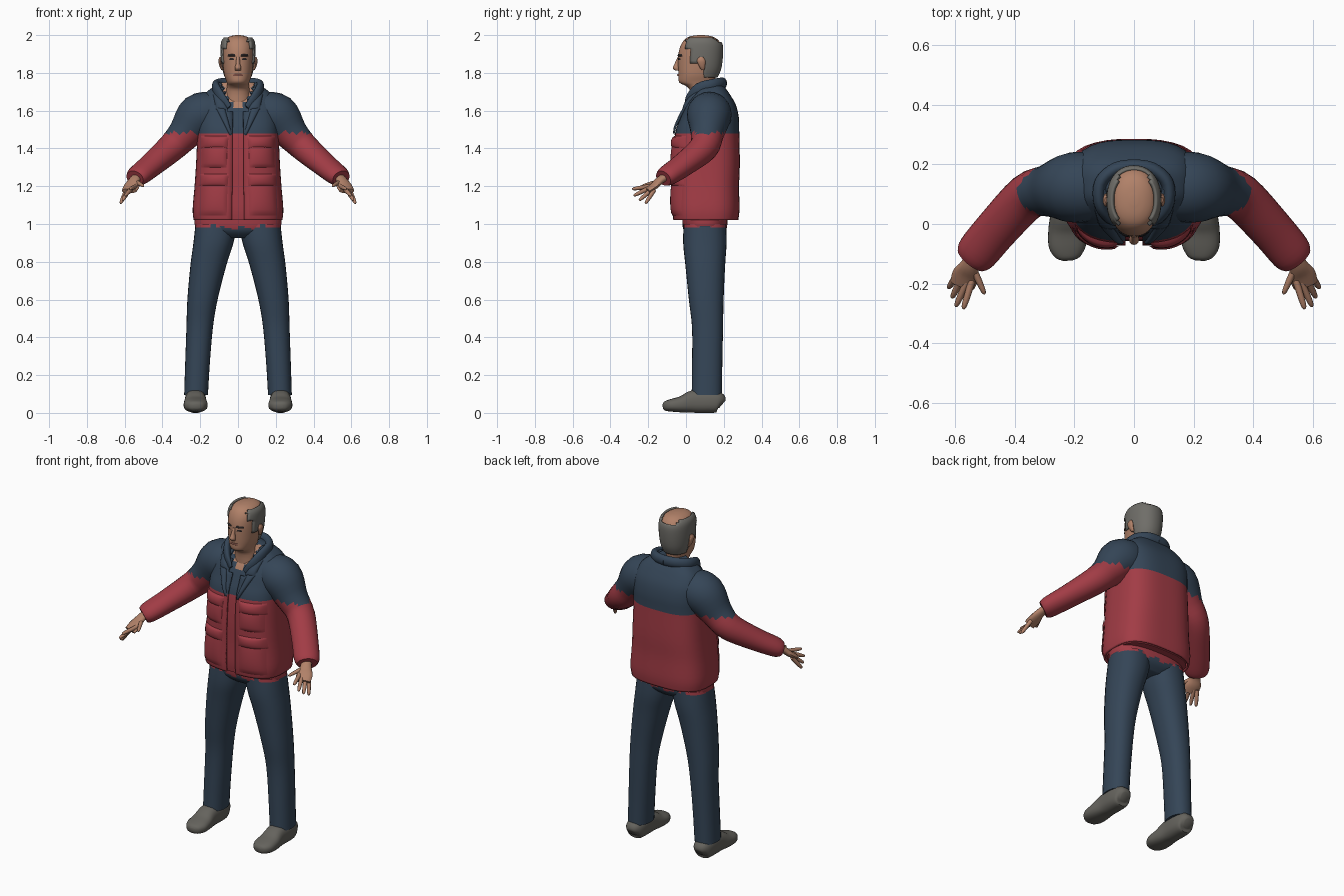
import bpy, bmesh, math
from mathutils import Vector

cube = bpy.data.objects.get("Cube")
if cube:
    bpy.data.objects.remove(cube)


def material(name, rgb):
    m = bpy.data.materials.new(name)
    m.use_nodes = True
    m.diffuse_color = (*rgb, 1)
    bsdf = next(n for n in m.node_tree.nodes if n.type == 'BSDF_PRINCIPLED')
    bsdf.inputs["Base Color"].default_value = (*rgb, 1)
    bsdf.inputs["Roughness"].default_value = 0.8
    return m


NAVY = material("navy cloth", (0.035, 0.06, 0.095))
RED = material("red cloth", (0.36, 0.045, 0.06))
SKIN = material("skin", (0.44, 0.22, 0.14))
HAIR = material("grey hair", (0.16, 0.155, 0.14))
SHOE = material("shoe grey", (0.13, 0.125, 0.11))
DARK = material("dark brow", (0.025, 0.02, 0.02))
LIP = material("lip", (0.26, 0.10, 0.075))


def finish(name, bm, mats, rule=None, mirror=False, thick=0, angle=50):
    """Turn a bmesh into a smooth object, coloured by a rule on face centres."""
    mesh = bpy.data.meshes.new(name)
    bm.to_mesh(mesh)
    bm.free()
    ob = bpy.data.objects.new(name, mesh)
    bpy.context.collection.objects.link(ob)
    for m in mats:
        mesh.materials.append(m)
    if rule:
        for p in mesh.polygons:
            p.material_index = rule(p.center)
    bpy.ops.object.select_all(action='DESELECT')
    ob.select_set(True)
    bpy.context.view_layer.objects.active = ob
    bpy.ops.object.shade_smooth_by_angle(angle=math.radians(angle))
    if thick:
        s = ob.modifiers.new("Thickness", 'SOLIDIFY')
        s.thickness, s.offset = thick, -1
    if mirror:
        ob.modifiers.new("Mirror", 'MIRROR')
    return ob


def dense(rows, k=4):
    """Catmull-Rom smoothing of rows of numbers."""
    out = []
    for i in range(len(rows) - 1):
        a, b, c, d = (rows[max(0, min(len(rows) - 1, i + j))] for j in (-1, 0, 1, 2))
        for t in (j / k for j in range(k)):
            out.append([q + 0.5 * t * (r - p + t * (2*p - 5*q + 4*r - s + t * (3*(q - r) + s - p)))
                        for p, q, r, s in zip(a, b, c, d)])
    return out + [list(rows[-1])]


def loft(name, rows, mats, n=2, segs=24, flat=False, drop=None, k=4, **kw):
    """Skin rings (x, y, z, width, depth): level ones if flat, else across the path."""
    bm = bmesh.new()
    rows = dense(rows, k)
    pts = [Vector(r[:3]) for r in rows]
    rings = []
    for i, r in enumerate(rows):
        u, v = Vector((1, 0, 0)), Vector((0, 1, 0))
        if not flat:
            t = (pts[min(i + 1, len(pts) - 1)] - pts[max(i - 1, 0)]).normalized()
            u = t.cross(Vector((0, 0, 1))).normalized()
            v = u.cross(t)
        ring = []
        for j in range(segs):
            a = math.tau * j / segs
            c, s = math.cos(a), math.sin(a)
            f = (abs(c) ** n + abs(s) ** n) ** (-1 / n)
            ring.append(bm.verts.new(pts[i] + u * (r[3] * c * f) + v * (r[4] * s * f)))
        rings.append(ring)
    for a, b in zip(rings, rings[1:]):
        for j in range(segs):
            bm.faces.new((a[j], a[j - 1], b[j - 1], b[j]))
    bm.faces.new(rings[0])
    bm.faces.new(rings[-1])
    bmesh.ops.recalc_face_normals(bm, faces=bm.faces)
    if drop:
        bmesh.ops.delete(bm, geom=[f for f in bm.faces if drop(f.calc_center_median())], context='FACES')
    return finish(name, bm, mats, **kw)


def front(rows, n, x, z):
    """Depth of the front of a level loft at x, z."""
    for a, b in zip(rows, rows[1:]):
        if a[2] <= z <= b[2]:
            break
    t = min(1, max(0, (z - a[2]) / (b[2] - a[2])))
    y, rx, ry = (a[i] + (b[i] - a[i]) * t for i in (1, 3, 4))
    return y - ry * max(0, 1 - min(1, abs(x / rx)) ** n) ** (1 / n)


def patch(name, rows, n, x0, x1, z0, z1, mat, bulge=0.0, base=0.003, mirror=True):
    """Padded patch on a loft's front; x0 and x1 are functions of height 0..1."""
    bm = bmesh.new()
    k = 12
    g = []
    for i in range(k + 1):
        v = i / k
        z = z0 + (z1 - z0) * v
        line = []
        for j in range(k + 1):
            u = j / k
            x = x0(v) + (x1(v) - x0(v)) * u
            puff = max(0, math.sin(math.pi * u) * math.sin(math.pi * v)) ** 0.4
            line.append(bm.verts.new((x, front(rows, n, x, z) - base - bulge * puff, z)))
        g.append(line)
    for i in range(k):
        for j in range(k):
            bm.faces.new((g[i][j], g[i][j + 1], g[i + 1][j + 1], g[i + 1][j]))
    return finish(name, bm, [mat], mirror=mirror)


def lerp(a, b):
    return lambda v: a + (b - a) * v


# Jacket body: shell, open at the front, over a shirt
TN = 3
torso = [(0, .105, 1.02, .235, .172), (0, .105, 1.08, .24, .178), (0, .105, 1.2, .23, .176),
         (0, .107, 1.32, .222, .178), (0, .112, 1.48, .215, .17), (0, .125, 1.56, .212, .155),
         (0, .132, 1.63, .205, .132), (0, .135, 1.69, .175, .095), (0, .13, 1.73, .125, .07),
         (0, .125, 1.75, .10, .06)]
body = dense(torso)


def red_below(c):
    return 1 if c.z < 1.482 else 0


def jacket_gap(c):
    return c.z < 1.021 or c.z > 1.749 or (c.y < .1 and abs(c.x) < .03 + max(0, c.z - 1.56) * .35)


def shirt_colour(c):
    if c.z > 1.62 and c.y < .1 and abs(c.x) < .6 * (c.z - 1.59):
        return 2
    return red_below(c)


loft("jacket", torso, [NAVY, RED], TN, 48, True, jacket_gap, rule=red_below, thick=.011)
shirt = [(x, y, z, rx - .016, ry - .016) for x, y, z, rx, ry in torso]
loft("shirt", shirt, [NAVY, RED, SKIN], TN, 48, True, rule=shirt_colour)

# Pockets with flaps, lapels and collar
patch("chest_pocket", body, TN, lerp(.06, .055), lerp(.195, .19), 1.30, 1.43, RED, .016)
patch("chest_pocket_flap", body, TN, lerp(.055, .05), lerp(.2, .195), 1.40, 1.465, RED, .02)
patch("lower_pocket", body, TN, lerp(.06, .055), lerp(.21, .2), 1.045, 1.23, RED, .014)
patch("lower_pocket_flap", body, TN, lerp(.055, .05), lerp(.21, .2), 1.20, 1.265, RED, .018)
patch("lapel", body, TN, lerp(.03, .075), lerp(.045, .125), 1.47, 1.63, NAVY, .014)
patch("upper_lapel", body, TN, lerp(.055, .095), lerp(.115, .135), 1.605, 1.70, NAVY, .016)
loft("collar", [(.05, .0, 1.615, .008, .02), (.085, .02, 1.66, .017, .03), (.115, .07, 1.715, .02, .032),
                (.11, .14, 1.735, .022, .032), (.06, .185, 1.745, .022, .03), (-.001, .195, 1.745, .022, .03)],
     [NAVY], mirror=True)

# Sleeves
loft("sleeve", [(.12, .125, 1.60, .11, .1), (.205, .122, 1.57, .118, .12), (.285, .112, 1.475, .088, .09),
                (.355, .092, 1.402, .078, .076), (.455, -.012, 1.315, .073, .062),
                (.525, -.095, 1.258, .07, .054), (.546, -.12, 1.242, .056, .043)],
     [NAVY, RED], rule=red_below, mirror=True)

# Hands
loft("palm", [(.53, -.1, 1.255, .028, .022), (.55, -.14, 1.23, .032, .02), (.563, -.17, 1.2, .045, .018),
              (.575, -.205, 1.175, .042, .014)], [SKIN], segs=14, mirror=True)
fingers = {"index": ((.548, -.208, 1.197), (.572, -.285, 1.185)),
           "middle": ((.565, -.205, 1.185), (.597, -.277, 1.15)),
           "ring": ((.583, -.193, 1.172), (.61, -.248, 1.125)),
           "little": ((.597, -.178, 1.165), (.622, -.215, 1.108)),
           "thumb": ((.54, -.145, 1.225), (.5, -.235, 1.2))}
for part, (a, b) in fingers.items():
    a, b = Vector(a), Vector(b)
    loft(part + "_finger", [(*a.lerp(b, t), r, r) for t, r in ((-.25, .012), (.5, .011), (.9, .008), (1, .003))],
         [SKIN], segs=8, k=2, mirror=True)

# Trousers, with the red shirt hem showing at the waist
def hem_colour(c):
    return 1 if c.z > .982 + .012 * math.sin(c.x * 60) else 0


loft("trouser_seat", [(0, .1, .925, .11, .07), (0, .1, .955, .19, .105), (0, .1, .99, .228, .118),
                      (0, .1, 1.06, .225, .12)], [NAVY, RED], 2.5, 40, True, rule=hem_colour)
loft("trouser_leg", [(.222, .11, .095, .063, .08), (.215, .112, .25, .065, .08), (.203, .114, .45, .07, .082),
                     (.188, .107, .6, .08, .092), (.157, .102, .78, .095, .105), (.13, .1, .9, .106, .115),
                     (.115, .1, 1.0, .11, .112)], [NAVY, RED], 2.3, 24, True, rule=hem_colour, mirror=True)

# Shoes
loft("shoe", [(.225, .192, .045, .025, .025), (.225, .175, .055, .048, .053), (.225, .12, .062, .056, .062),
              (.225, .04, .06, .055, .06), (.225, -.02, .046, .062, .044), (.223, -.075, .04, .062, .034),
              (.22, -.11, .036, .042, .025), (.219, -.122, .035, .018, .012)],
     [SHOE], 2.6, mirror=True)

# Head and neck
HN = 2.2
head = [(0, .095, 1.6, .075, .07), (0, .09, 1.7, .064, .068), (0, .075, 1.73, .058, .075),
        (0, .058, 1.75, .06, .094), (0, .06, 1.79, .073, .1), (0, .07, 1.845, .08, .112),
        (0, .075, 1.9, .083, .115), (0, .08, 1.945, .082, .108), (0, .08, 1.978, .066, .086),
        (0, .08, 1.994, .04, .055), (0, .08, 2.0, .012, .015)]
skull = dense(head)
loft("head", head, [SKIN], HN, 40, True)
loft("nose", [(0, -.036, 1.885, .009, .008), (0, -.046, 1.85, .011, .014), (0, -.052, 1.826, .017, .018),
              (0, -.045, 1.812, .014, .012)], [SKIN], segs=12, flat=True)
patch("eyebrow", skull, HN, lerp(.014, .016), lerp(.056, .052), 1.888, 1.9, DARK, .004)
patch("eye", skull, HN, lerp(.02, .024), lerp(.047, .043), 1.868, 1.878, DARK, .001)
patch("mouth", skull, HN, lerp(-.026, -.024), lerp(.026, .024), 1.783, 1.794, LIP, .004, mirror=False)
loft("ear", [(.082, .09, 1.815, .006, .008), (.09, .085, 1.835, .008, .016), (.095, .08, 1.865, .009, .022),
             (.092, .08, 1.885, .005, .01)], [SKIN], segs=12, flat=True, mirror=True)


# Hair: a ring around the sides and back
def bald(c):
    limit = .0 if c.z > 1.925 else .03 if c.z > 1.85 else .095
    return c.y < limit or c.z < 1.777 or c.z > 1.988 or (c.z > 1.962 and abs(c.x) < .056)


loft("hair", [(0, .082, 1.775, .07, .085), (0, .076, 1.82, .084, .11), (0, .077, 1.88, .091, .118),
              (0, .08, 1.94, .092, .116), (0, .08, 1.97, .087, .104), (0, .08, 1.99, .072, .088)],
     [HAIR], HN, 40, True, bald, thick=.012)
